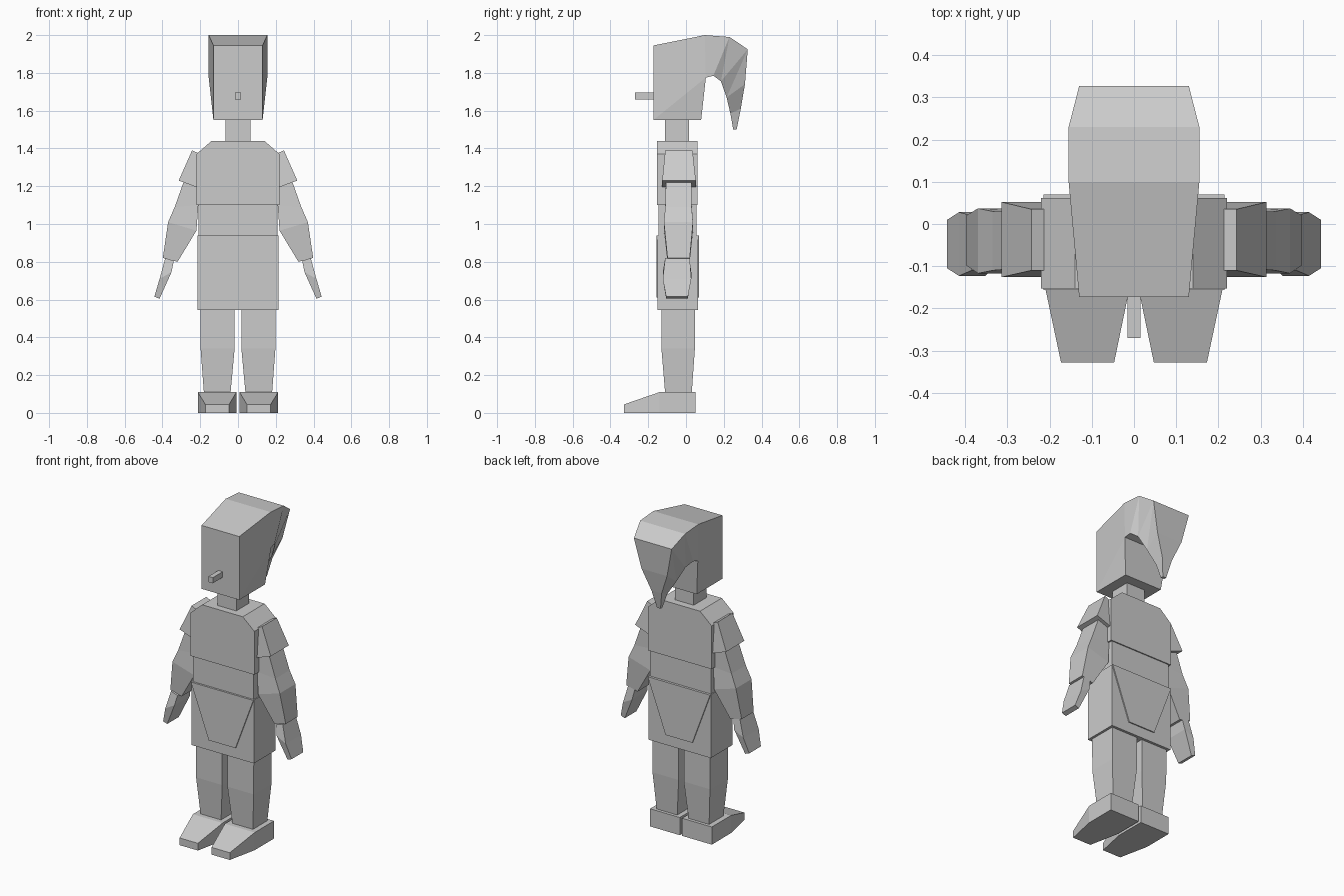
import bpy, bmesh

if "Cube" in bpy.data.objects:
    bpy.data.objects.remove(bpy.data.objects["Cube"])


def build(name, verts, faces):
    mesh = bpy.data.meshes.new(name)
    bm = bmesh.new()
    vs = [bm.verts.new(v) for v in verts]
    for f in faces:
        bm.faces.new([vs[i] for i in f])
    bmesh.ops.recalc_face_normals(bm, faces=bm.faces)
    bm.to_mesh(mesh)
    bm.free()
    ob = bpy.data.objects.new(name, mesh)
    bpy.context.collection.objects.link(ob)
    return ob


def loft(name, rings):
    """Skin a run of equal-length rings and cap both ends."""
    n = len(rings[0])
    verts = [p for r in rings for p in r]
    faces = [list(range(n)), [len(verts) - n + i for i in range(n)]]
    for k in range(len(rings) - 1):
        for i in range(n):
            j = (i + 1) % n
            faces.append([k * n + i, k * n + j, (k + 1) * n + j, (k + 1) * n + i])
    return build(name, verts, faces)


def level(z, x0, x1, y0, y1):
    return [(x0, y0, z), (x1, y0, z), (x1, y1, z), (x0, y1, z)]


def limb(xo, zo, xi, zi, y0, y1):
    """Tilted arm section: outer edge and inner edge."""
    return [(xo, y0, zo), (xi, y0, zi), (xi, y1, zi), (xo, y1, zo)]


def upright(y, x0, x1, z):
    return [(x0, y, 0), (x1, y, 0), (x1, y, z), (x0, y, z)]


def extrude_y(name, outline, y0, y1):
    return loft(name, [[(x, y, z) for x, z in outline] for y in (y0, y1)])


def pair(name, rings):
    for side, s in (("left", 1), ("right", -1)):
        loft(f"{side}_{name}", [[(s * x, y, z) for x, y, z in r] for r in rings])


# Head with hooked crest: side outline as (y, z, half width)
outline = [(-.173, 1.945, .13), (.10, 2.0, .155), (.23, 1.99, .155),
           (.327, 1.925, .13), (.312, 1.74, .088), (.29, 1.61, .035),
           (.268, 1.50, .012), (.25, 1.50, .012), (.235, 1.585, .035),
           (.215, 1.67, .085), (.185, 1.755, .125), (.145, 1.785, .15),
           (.105, 1.775, .155), (.08, 1.55, .13), (-.173, 1.55, .13)]
n = len(outline)
verts = [(s * w, y, z) for s in (1, -1) for y, z, w in outline]
side = [(0, 1, 12, 14), (12, 13, 14), (1, 2, 11, 12), (2, 10, 11), (2, 3, 10),
        (3, 9, 10), (3, 4, 9), (4, 5, 8, 9), (5, 6, 7, 8)]
faces = [[i + o for i in f] for f in side for o in (0, n)]
faces += [[i, (i + 1) % n, (i + 1) % n + n, i + n] for i in range(n)]
build("head", verts, faces)

# Nose and neck
loft("nose", [level(z, -.015, .015, -.27, -.16) for z in (1.66, 1.695)])
loft("neck", [level(z, -.065, .065, -.11, .017) for z in (1.42, 1.56)])

# Chest with chamfered shoulders, waist, skirt and front and back flaps
extrude_y("chest", [(-.22, 1.10), (.22, 1.10), (.22, 1.37), (.14, 1.44),
                    (-.14, 1.44), (-.22, 1.37)], -.153, .062)
loft("waist", [level(z, -.21, .21, -.145, .055) for z in (.92, 1.11)])
loft("skirt", [level(z, -.215, .215, -.15, .063) for z in (.545, .94)])
flap = [(-.215, .94), (-.092, .61), (.092, .61), (.215, .94)]
extrude_y("front_flap", flap, -.157, -.14)
extrude_y("back_flap", flap, .05, .07)

# Arms
pair("shoulder_guard", [limb(.243, 1.39, .21, 1.375, -.11, .035),
                        limb(.314, 1.23, .205, 1.19, -.126, .052)])
pair("arm", [limb(.275, 1.26, .20, 1.22, -.105, .03),
             limb(.335, 1.09, .21, 1.10, -.11, .03),
             limb(.37, 1.01, .22, .965, -.117, .037),
             limb(.398, .82, .32, .80, -.098, .02)])
pair("hand", [limb(.385, .82, .34, .805, -.11, .02),
              limb(.415, .71, .352, .745, -.123, .028),
              limb(.443, .615, .415, .605, -.105, .01)])

# Legs and wedge shoes
pair("leg", [level(.56, .018, .20, -.13, .047), level(.34, .018, .198, -.13, .047),
             level(.10, .04, .18, -.11, .03)])
pair("shoe", [upright(.05, .008, .213, .11), upright(-.14, .008, .213, .11),
              upright(-.328, .047, .173, .045)])
